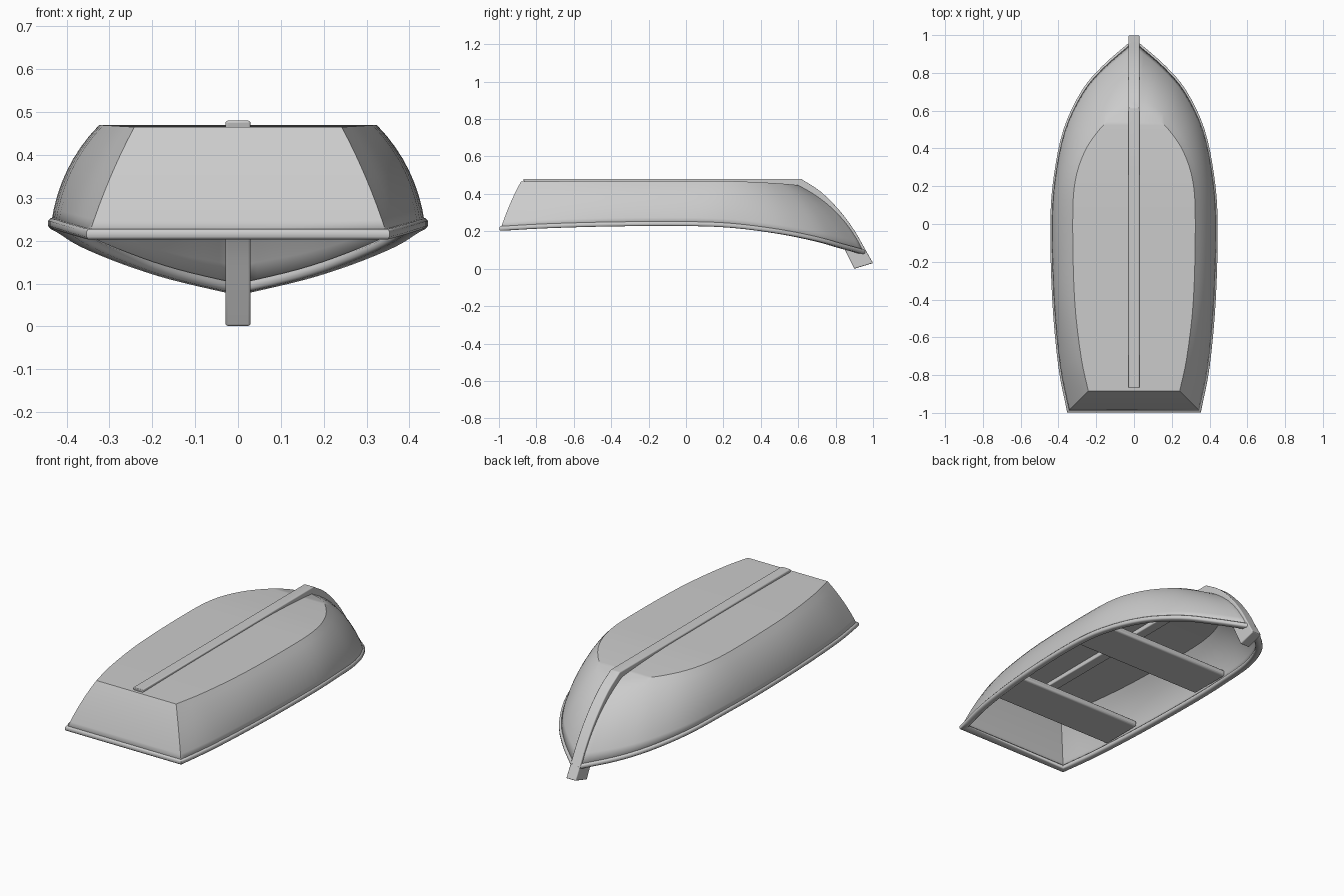
import bpy, bmesh
from mathutils import Vector

if "Cube" in bpy.data.objects:
    bpy.data.objects.remove(bpy.data.objects["Cube"])

# Stations stern -> bow: bottom-edge (x, y, z) then rim (x, y, z), right half
STATIONS = [
    (.240, -.880, .460, .343, -.985, .215),
    (.278, -.700, .462, .388, -.750, .228),
    (.312, -.400, .464, .420, -.400, .238),
    (.322, .000, .464, .430, .000, .240),
    (.310, .220, .463, .412, .250, .230),
    (.260, .380, .457, .360, .500, .198),
    (.180, .500, .450, .265, .700, .158),
    (.100, .570, .444, .155, .830, .122),
    (.012, .602, .440, .012, .955, .088),
]
SUB, ROWS = 4, 8


def finish(name, bm, bevel=0, angle=0.6):
    bmesh.ops.recalc_face_normals(bm, faces=bm.faces)
    me = bpy.data.meshes.new(name)
    bm.to_mesh(me)
    bm.free()
    ob = bpy.data.objects.new(name, me)
    bpy.context.collection.objects.link(ob)
    if bevel:
        m = ob.modifiers.new("bevel", 'BEVEL')
        m.width, m.segments, m.limit_method = bevel, 3, 'ANGLE'
    bpy.ops.object.select_all(action='DESELECT')
    ob.select_set(True)
    bpy.context.view_layer.objects.active = ob
    bpy.ops.object.shade_smooth_by_angle(angle=angle)
    return ob


def spline(pts, sub):
    """Catmull-Rom through tuples of any length."""
    out = []
    n = len(pts)
    for i in range(n - 1):
        p1, p2 = pts[i], pts[i + 1]
        p0 = pts[i - 1] if i else [2 * a - b for a, b in zip(p1, p2)]
        p3 = pts[i + 2] if i + 2 < n else [2 * b - a for a, b in zip(p1, p2)]
        for k in range(sub):
            t = k / sub
            out.append([.5 * (2 * b + (c - a) * t + (2 * a - 5 * b + 4 * c - d) * t * t
                              + (3 * b - a - 3 * c + d) * t ** 3)
                        for a, b, c, d in zip(p0, p1, p2, p3)])
    out.append(list(pts[-1]))
    return out


def side_grid():
    grid = []
    st = spline(STATIONS, SUB)
    for i, s in enumerate(st):
        u = i / (len(st) - 1)
        b, r = Vector(s[:3]), Vector(s[3:])
        d = r - b
        h = d.xy.normalized()
        n = Vector((h.x * -d.z, h.y * -d.z, d.xy.length)).normalized()
        bulge = .008 + .012 * min(1, u * 4) + .025 * max(0, (u - .5) * 2) ** 2
        grid.append([b + d * t + n * bulge * 4 * t * (1 - t)
                     for t in (j / ROWS for j in range(ROWS + 1))])
    return grid


grid = side_grid()

# Hull shell: two curved sides, flat bottom and raked transom
bm = bmesh.new()
sides = [[[bm.verts.new((p.x * s, p.y, p.z)) for p in col] for col in grid] for s in (1, -1)]
R, L = sides
for g in sides:
    for a, b in zip(g, g[1:]):
        for j in range(ROWS):
            bm.faces.new((a[j], b[j], b[j + 1], a[j + 1]))
for i in range(len(R) - 1):
    bm.faces.new((R[i][0], R[i + 1][0], L[i + 1][0], L[i][0]))
for j in range(ROWS):
    bm.faces.new((R[0][j], R[0][j + 1], L[0][j + 1], L[0][j]))
    bm.faces.new((R[-1][j], R[-1][j + 1], L[-1][j + 1], L[-1][j]))
hull = finish("hull", bm)
m = hull.modifiers.new("thickness", 'SOLIDIFY')
m.thickness, m.offset = .012, 0

# Gunwale: rounded rail swept round the rim, mitred at the stern corners
rim = [c[-1] for c in grid]
path = [Vector((-p.x, p.y, p.z)) for p in reversed(rim)] + rim
section = [(.008, -.012), (.013, -.006), (.013, .006), (.008, .012),
           (-.017, .012), (-.023, .006), (-.023, -.006), (-.017, -.012)]
bm = bmesh.new()
rings = []
for i, p in enumerate(path):
    d0 = (p - path[i - 1]).xy.normalized() if i else (path[1] - p).xy.normalized()
    d1 = (path[i + 1] - p).xy.normalized() if i + 1 < len(path) else d0
    n0, n1 = Vector((d0.y, -d0.x)), Vector((d1.y, -d1.x))
    n = (n0 + n1) / (1 + n0.dot(n1))
    ring = []
    for a, z in section:
        x = p.x + n.x * a
        x = min(x, 0) if i < len(rim) else max(x, 0)
        ring.append(bm.verts.new((x, p.y + n.y * a, p.z + z)))
    rings.append(ring)
for a, b in zip(rings, rings[1:]):
    for j in range(8):
        bm.faces.new((a[j], a[j - 1], b[j - 1], b[j]))
bm.faces.new(rings[0])
bm.faces.new(rings[-1])
finish("gunwale", bm, angle=0.9)

# Keel running into the curved stem
outer = [(-.87, .48), (.3, .48)] + spline(
    [(.615, .48), (.72, .412), (.82, .312), (.9, .205), (.96, .1), (1.0, .03)], 3)
inner = [(.9, 0)] + spline([(.86, .08), (.80, .2), (.72, .3), (.63, .38), (.55, .43)], 3) \
    + [(.3, .435), (-.86, .435)]
bm = bmesh.new()
n = len(outer + inner)
left, right = [[bm.verts.new((x, y, z)) for y, z in outer + inner] for x in (-.029, .029)]
bm.faces.new(left)
bm.faces.new(right)
for i in range(n):
    bm.faces.new((left[i], left[i - 1], right[i - 1], right[i]))
finish("keel", bm, bevel=.005)

# Two bench seats across the inside
for name, y, half in (("stern_seat", -.56, .388), ("middle_seat", .14, .402)):
    bm = bmesh.new()
    bmesh.ops.create_cube(bm, size=1)
    for v in bm.verts:
        v.co = Vector((v.co.x * half * 2, v.co.y * .24 + y, v.co.z * .035 + .266))
    finish(name, bm, bevel=.01)
